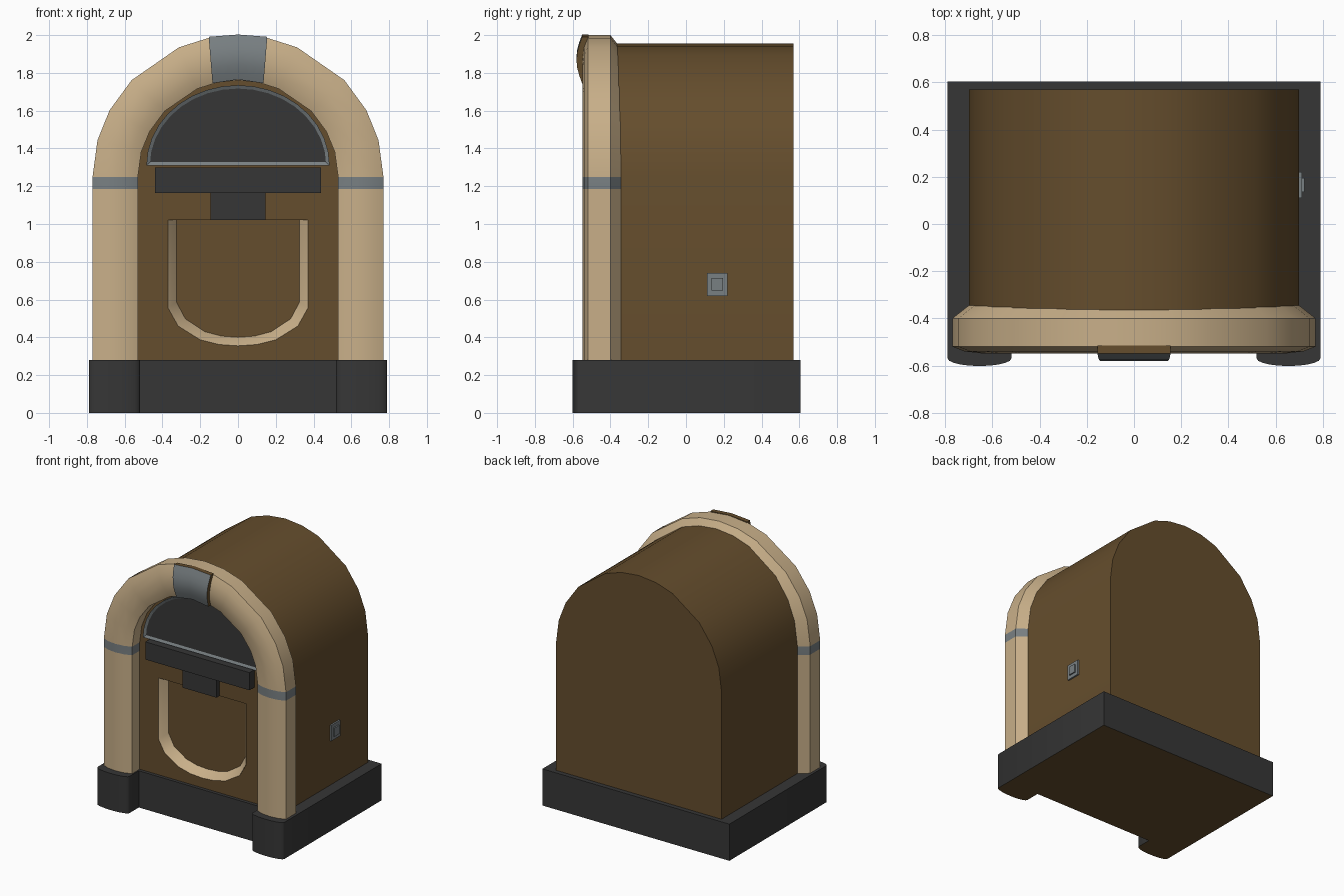
import bpy, bmesh, math

if "Cube" in bpy.data.objects:
    bpy.data.objects.remove(bpy.data.objects["Cube"])


def material(name, rgb):
    m = bpy.data.materials.new(name)
    m.diffuse_color = (*rgb, 1)
    m.use_nodes = True
    m.node_tree.nodes["Principled BSDF"].inputs["Base Color"].default_value = m.diffuse_color
    return m


TAN = material("cream tan", (0.58, 0.43, 0.25))
BROWN = material("wood brown", (0.13, 0.075, 0.026))
DARK = material("charcoal", (0.037, 0.037, 0.037))
GREY = material("metal grey", (0.19, 0.215, 0.225))

PANEL_Y = -0.43   # front panel of the cabinet
SPRING = 1.25     # height where the arches begin
ANGLES = [0, 15, 28, 43, 66, 78, 90, 102, 114, 137, 152, 165, 180]


def build(name, verts, faces, mats, smooth=None):
    mesh = bpy.data.meshes.new(name)
    mesh.from_pydata(verts, [], faces)
    for m in mats:
        mesh.materials.append(m)
    bm = bmesh.new()
    bm.from_mesh(mesh)
    bmesh.ops.recalc_face_normals(bm, faces=bm.faces)
    bm.to_mesh(mesh)
    bm.free()
    ob = bpy.data.objects.new(name, mesh)
    bpy.context.collection.objects.link(ob)
    if smooth:
        smooth_object(ob, smooth)
    return ob


def smooth_object(ob, degrees):
    bpy.ops.object.select_all(action='DESELECT')
    bpy.context.view_layer.objects.active = ob
    ob.select_set(True)
    bpy.ops.object.shade_smooth_by_angle(angle=math.radians(degrees))


def prism(name, pts, lo, hi, mats, axis='y', smooth=None):
    """Extrude a 2D outline along y (outline in x,z) or z (outline in x,y)."""
    def put(p, d):
        return (p[0], d, p[1]) if axis == 'y' else (p[0], p[1], d)
    n = len(pts)
    verts = [put(p, lo) for p in pts] + [put(p, hi) for p in pts]
    faces = [tuple(range(n)), tuple(range(2 * n - 1, n - 1, -1))]
    faces += [(i, (i + 1) % n, n + (i + 1) % n, n + i) for i in range(n)]
    return build(name, verts, faces, mats, smooth)


def box(name, x0, x1, y0, y1, z0, z1, mat):
    return prism(name, [(x0, z0), (x1, z0), (x1, z1), (x0, z1)], y0, y1, [mat])


def mirrored(half):
    """Complete an outline running from +x to the centre point."""
    return half + [(-x, z) for x, z in reversed(half[:-1])]


# Base: slab with a bowed foot under each column, brown underside
bow = [(0.655 + 0.135 * math.cos(t), -0.57 - 0.032 * math.sin(t))
       for t in [math.pi * i / 10 for i in range(11)]]
right = [(0.79, 0.605)] + bow + [(0.52, -0.455)]
base = prism("base", right + [(-x, y) for x, y in reversed(right)], 0, 0.28,
             [DARK, BROWN], axis='z', smooth=40)
for p in base.data.polygons:
    p.material_index = 1 if p.normal.z < -0.5 else 0

# Cabinet: arched body
arch = [(0.70, 0.28)]
arch += [(0.70 * math.cos(math.radians(a)), SPRING + 0.705 * math.sin(math.radians(a)))
         for a in ANGLES]
arch += [(-0.70, 0.28)]
cabinet = prism("cabinet", arch, PANEL_Y, 0.57, [BROWN])

# Recess in the lower front panel
u_outer = mirrored([(0.37, 1.02), (0.37, 0.555), (0.317, 0.46), (0.2, 0.387),
                    (0.1, 0.362), (0, 0.355)])
cutter = prism("recess_cutter", u_outer, PANEL_Y - 0.1, PANEL_Y + 0.06, [BROWN])
cutter.hide_render = True
mod = cabinet.modifiers.new("recess", 'BOOLEAN')
mod.operation = 'DIFFERENCE'
mod.solver = 'EXACT'
mod.object = cutter
bpy.ops.object.select_all(action='DESELECT')
bpy.context.view_layer.objects.active = cabinet
cabinet.select_set(True)
bpy.ops.object.modifier_apply(modifier=mod.name)
bpy.data.objects.remove(cutter)
smooth_object(cabinet, 30)

# Sloping U-shaped trim lining the recess
verts, faces, n = [], [], len(u_outer)
for sx, sz, d in [(1, 1, -0.002), (0.945, 0.966, 0.024), (0.88, 0.932, 0.059)]:
    verts += [(x * sx, PANEL_Y + d, 1.02 - (1.02 - z) * sz) for x, z in u_outer]
for r in range(2):
    faces += [(r * n + i, r * n + i + 1, (r + 1) * n + i + 1, (r + 1) * n + i)
              for i in range(n - 1)]
trim = build("recess_trim", verts, faces, [TAN], 40)
if sum(p.normal.y for p in trim.data.polygons) > 0:
    trim.data.flip_normals()

# Arched front tube with a metal band on each column
section = [(0.12, -0.52), (0.07, -0.54), (0, -0.548), (-0.07, -0.54), (-0.12, -0.52),
           (-0.12, -0.42), (0.05, -0.345), (0.12, -0.40)]
stations = [(0, 0.28), (0, 1.185)] + [(a, SPRING) for a in ANGLES] + [(180, 1.185), (180, 0.28)]
verts, faces, k = [], [], len(section)
for a, z in stations:
    c, s = math.cos(math.radians(a)), math.sin(math.radians(a))
    verts += [((0.65 + u) * c, y, z + (0.63 + u) * s) for u, y in section]
for r in range(len(stations) - 1):
    faces += [(r * k + i, r * k + (i + 1) % k, (r + 1) * k + (i + 1) % k, (r + 1) * k + i)
              for i in range(k)]
faces += [tuple(range(k)), tuple(range(len(verts) - k, len(verts)))]
tube = build("front_arch_tube", verts, faces, [TAN, GREY], 35)
for p in tube.data.polygons:
    p.material_index = 1 if 1.185 < p.center.z < SPRING - 0.01 else 0

# Keystone: bulged metal front with brown sides
verts, faces, rows = [], [], 7
for r in range(rows):
    t = r / (rows - 1)
    w = 0.135 + 0.02 * t
    y = -0.55 - 0.03 * math.sin(math.pi * t)
    z = 1.765 + 0.238 * t
    drop = 0.02 - 0.008 * t
    verts += [(-w, y, z - drop), (0, y, z), (w, y, z - drop),
              (w, -0.515, z - drop), (0, -0.515, z), (-w, -0.515, z - drop)]
for r in range(rows - 1):
    faces += [(r * 6 + i, r * 6 + (i + 1) % 6, r * 6 + 6 + (i + 1) % 6, r * 6 + 6 + i)
              for i in range(6)]
faces += [tuple(range(6)), tuple(range(rows * 6 - 6, rows * 6))]
keystone = build("keystone", verts, faces, [BROWN, GREY], 30)
for p in keystone.data.polygons:
    p.material_index = 1 if p.normal.y < -0.6 else 0

# Half-round window: metal frame with inset dark pane
dome = [(0.485 * math.cos(math.pi * i / 18), 1.31 + 0.425 * math.sin(math.pi * i / 18))
        for i in range(19)]
window = prism("display_window", dome, PANEL_Y - 0.025, PANEL_Y + 0.01, [GREY, DARK])
bm = bmesh.new()
bm.from_mesh(window.data)
pane = min(bm.faces, key=lambda f: f.calc_center_median().y)
bmesh.ops.inset_region(bm, faces=[pane], thickness=0.018, depth=0, use_even_offset=True)
pane.material_index = 1
for v in pane.verts:
    v.co.y += 0.01
bm.to_mesh(window.data)
bm.free()

# Control ledge and the block beneath it
box("control_ledge", -0.44, 0.44, PANEL_Y - 0.06, PANEL_Y + 0.01, 1.165, 1.30, DARK)
box("selector_block", -0.145, 0.145, PANEL_Y - 0.035, PANEL_Y + 0.065, 1.02, 1.17, DARK)

# Side plate on the right wall
box("side_plate", 0.69, 0.712, 0.11, 0.22, 0.62, 0.74, GREY)
box("side_plate_button", 0.70, 0.722, 0.135, 0.195, 0.647, 0.713, GREY)
